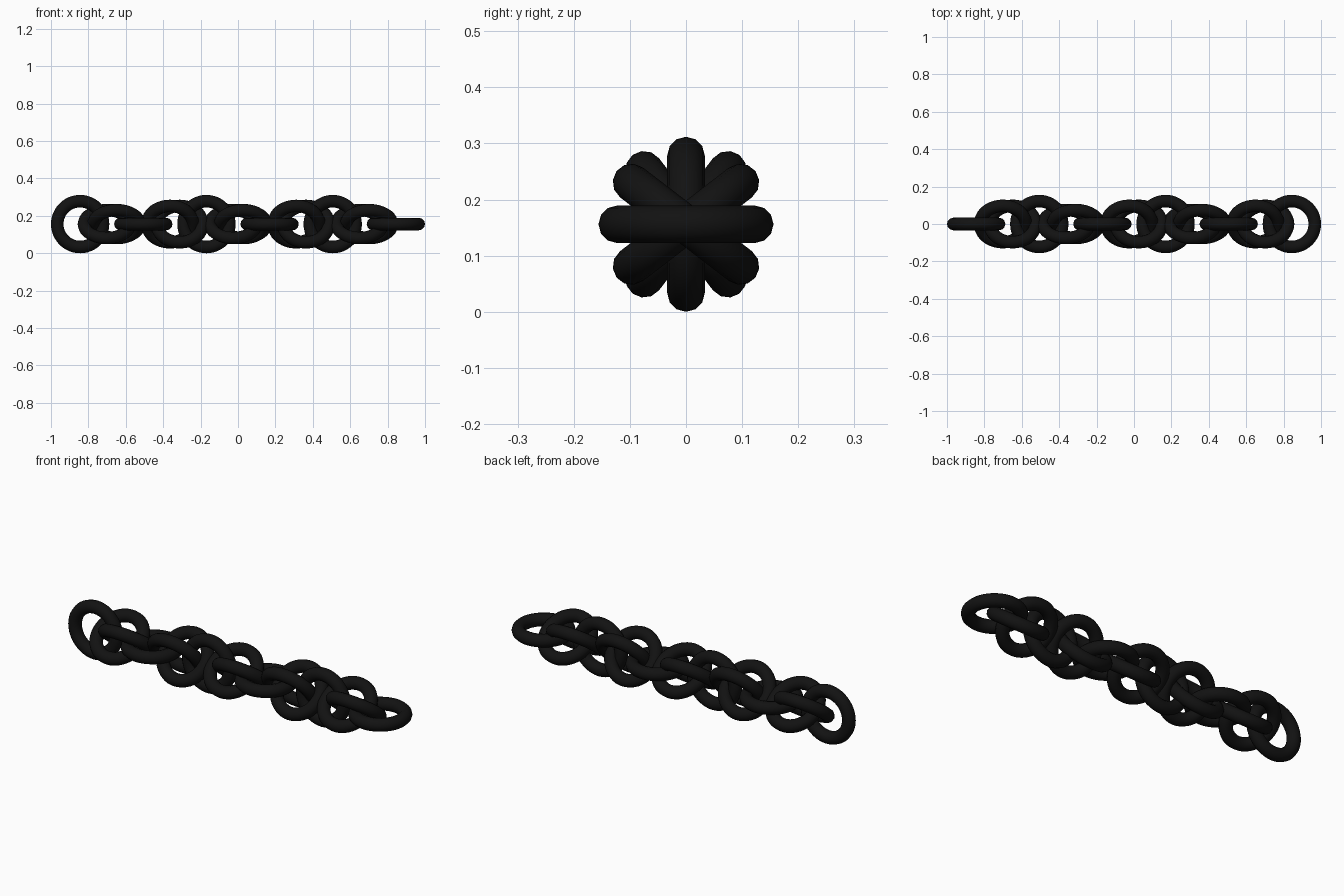
import bpy
from math import radians

if "Cube" in bpy.data.objects:
    bpy.data.objects.remove(bpy.data.objects["Cube"])

R, r = 0.1225, 0.0335      # ring and wire radius
Z = R + r                  # chain axis height
FIRST, STEP = -0.844, 0.3376
SHIFT = 0.026              # offset of crossed rings along the chain

black = bpy.data.materials.new("black_metal")
black.diffuse_color = (0.006, 0.006, 0.006, 1)
black.use_nodes = True
black.node_tree.nodes["Principled BSDF"].inputs["Base Color"].default_value = black.diffuse_color


def ring(name, x, angle):
    """One round link, turned about the chain axis."""
    bpy.ops.mesh.primitive_torus_add(
        major_radius=R, minor_radius=r, major_segments=48, minor_segments=12,
        location=(x, 0, Z), rotation=(radians(angle), 0, 0))
    ob = bpy.context.object
    ob.name = name
    ob.data.materials.append(black)
    bpy.ops.object.shade_smooth_by_angle(angle=radians(40))


for i in range(6):
    x = FIRST + i * STEP
    base = 90 * (i + 1)
    # single connector link, alternating upright and flat
    ring(f"connector_link_{i + 1}", x, base)
    # crossed pair between connectors
    if i < 5:
        mid = x + STEP / 2
        ring(f"crossed_link_{i + 1}_a", mid - SHIFT, base - 52.5)
        ring(f"crossed_link_{i + 1}_b", mid + SHIFT, base + 52.5)
